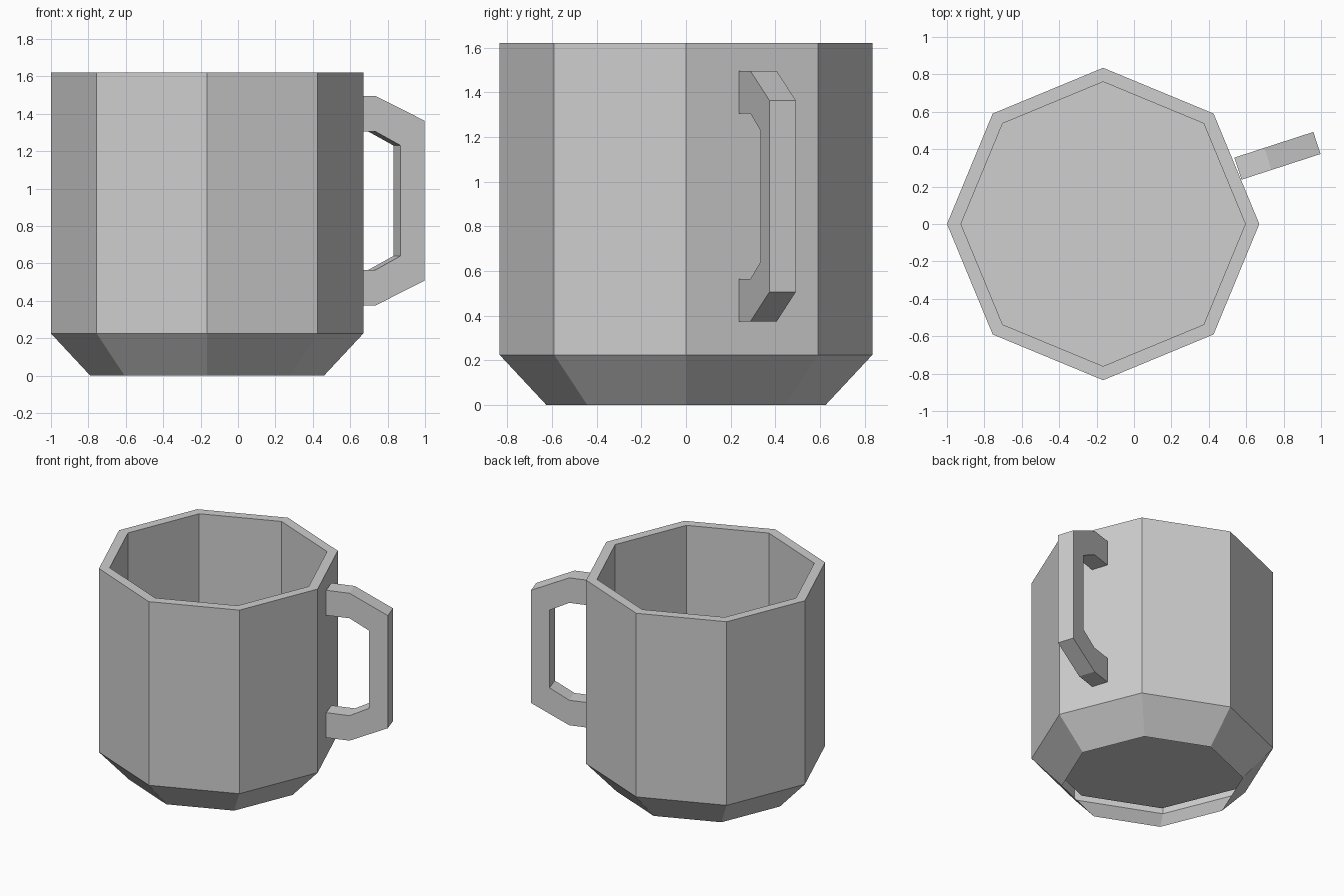
import bpy, bmesh, math
from mathutils import Vector

cube = bpy.data.objects.get("Cube")
if cube:
    bpy.data.objects.remove(cube, do_unlink=True)

grey = bpy.data.materials.new("plain grey")
grey.use_nodes = True
colour = (0.62, 0.62, 0.62, 1)
grey.diffuse_color = colour
grey.node_tree.nodes["Principled BSDF"].inputs["Base Color"].default_value = colour


def add_object(name, bm):
    mesh = bpy.data.meshes.new(name)
    bm.to_mesh(mesh)
    bm.free()
    mesh.materials.append(grey)
    obj = bpy.data.objects.new(name, mesh)
    bpy.context.collection.objects.link(obj)
    return obj


# Octagonal mug body: profile of (radius, height) from open foot, over the rim, down to the floor
SIDES = 8
profile = [(0.625, 0), (0.835, 0.225), (0.835, 1.62), (0.76, 1.62), (0.76, 0.225)]
bm = bmesh.new()
rings = []
for radius, z in profile:
    rings.append([bm.verts.new((radius * math.cos(math.tau * i / SIDES),
                                radius * math.sin(math.tau * i / SIDES), z))
                  for i in range(SIDES)])
for low, high in zip(rings, rings[1:]):
    for i in range(SIDES):
        j = (i + 1) % SIDES
        bm.faces.new((low[i], low[j], high[j], high[i]))
bm.faces.new(rings[-1])
body = add_object("mug_body", bm)
body.location.x = -0.165

# Angular handle: upper half outline mirrored in height, joined by quads, then given thickness
MID = 0.935
outer = [(0, 0.56), (0.168, 0.56), (0.444, 0.428)]
inner = [(0, 0.37), (0.168, 0.37), (0.31, 0.295)]


def both_halves(points):
    return points + [(s, -h) for s, h in reversed(points)]


bm = bmesh.new()
out_verts, in_verts = [[bm.verts.new((s, 0, MID + h)) for s, h in both_halves(line)]
                       for line in (outer, inner)]
for i in range(len(out_verts) - 1):
    bm.faces.new((out_verts[i], in_verts[i], in_verts[i + 1], out_verts[i + 1]))
extruded = bmesh.ops.extrude_face_region(bm, geom=bm.faces[:])
moved = [v for v in extruded["geom"] if isinstance(v, bmesh.types.BMVert)]
bmesh.ops.translate(bm, verts=moved, vec=Vector((0, 0.124, 0)))
bmesh.ops.recalc_face_normals(bm, faces=bm.faces[:])
handle = add_object("handle", bm)
handle.location = (0.575, 0.237, 0)
handle.rotation_euler.z = math.radians(18)
